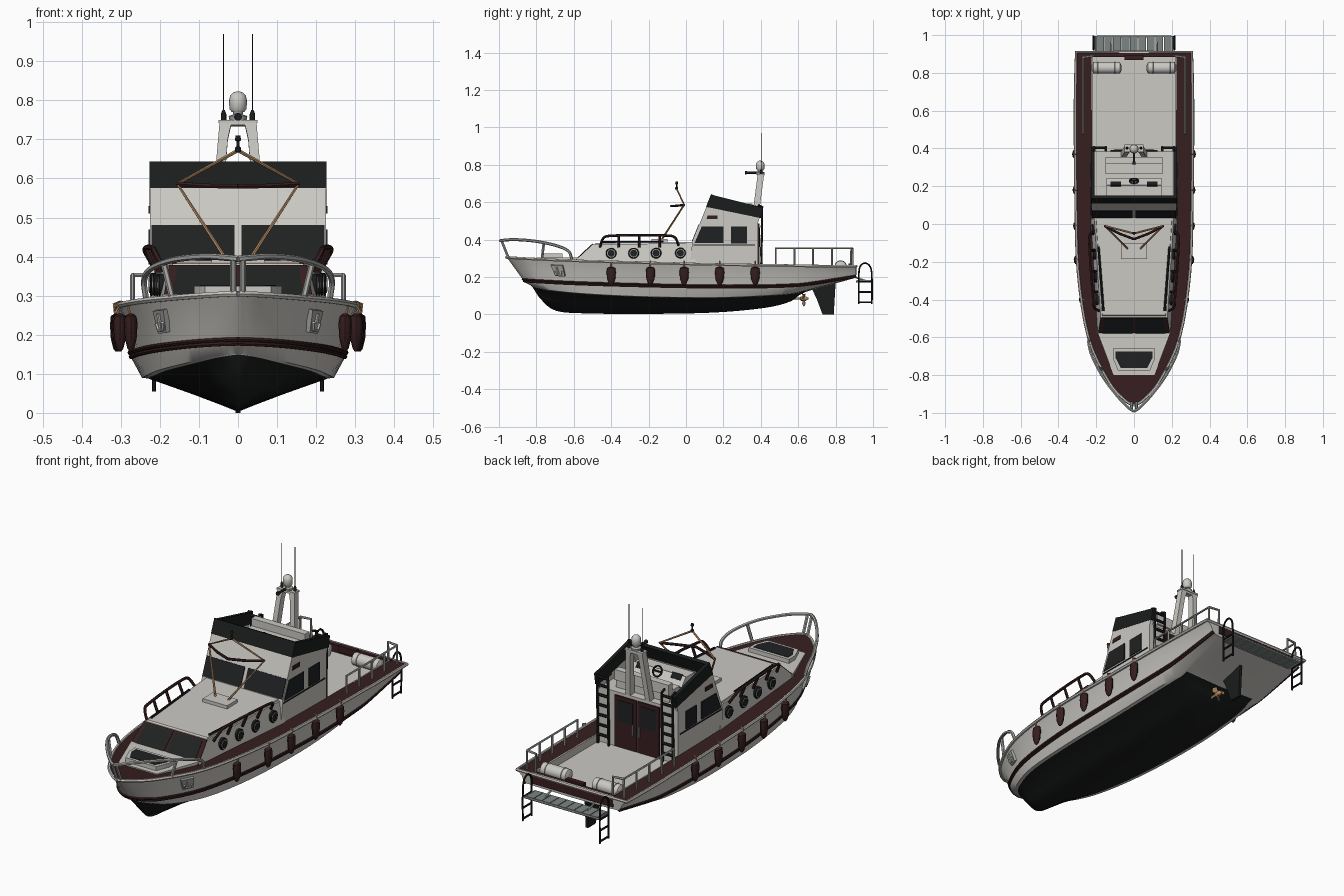
import bpy, bmesh, math
from mathutils import Vector as V

if "Cube" in bpy.data.objects:
    bpy.data.objects.remove(bpy.data.objects["Cube"])

def mat(name, r, g, b):
    m = bpy.data.materials.new(name)
    m.diffuse_color = (r, g, b, 1)
    m.use_nodes = True
    m.node_tree.nodes["Principled BSDF"].inputs["Base Color"].default_value = m.diffuse_color
    return m
IVORY = mat("ivory_paint", .6, .585, .55)
RED = mat("dark_red", .037, .013, .014)
BLACK = mat("black_paint", .0105, .0115, .0115)
GLASS = mat("dark_glass", .014, .0155, .016)
STEEL = mat("steel_grey", .4, .4, .39)
TAN = mat("tan_rope", .48, .27, .13)
SLAT = mat("platform_grey", .2, .235, .22)

def finish(name, bm, m, mir=False):
    bmesh.ops.recalc_face_normals(bm, faces=bm.faces)
    me = bpy.data.meshes.new(name)
    bm.to_mesh(me); bm.free()
    return add(name, me, m, mir)
def add(name, me, m, mir):
    for k in (m if isinstance(m, list) else [m]):
        me.materials.append(k)
    ob = bpy.data.objects.new(name, me)
    bpy.context.collection.objects.link(ob)
    if mir:
        ob.modifiers.new("mirror", 'MIRROR')
    return ob
def panel(name, pts, t, m, mir=False):
    """Flat polygon thickened evenly both ways along its normal."""
    bm = bmesh.new()
    pts = [V(p) for p in pts]
    n = sum((p.cross(q) for p, q in zip(pts, pts[1:] + pts[:1])), V()).normalized() * t / 2
    a, b = [[bm.verts.new(p + n * s) for p in pts] for s in (1, -1)]
    bm.faces.new(a); bm.faces.new(b[::-1])
    for i in range(len(a)):
        j = (i + 1) % len(a)
        bm.faces.new((a[i], b[i], b[j], a[j]))
    return finish(name, bm, m, mir)
def box(name, x0, x1, y0, y1, z0, z1, m, mir=False):
    z = (z0 + z1) / 2
    return panel(name, [(x0, y0, z), (x1, y0, z), (x1, y1, z), (x0, y1, z)], z1 - z0, m, mir)
def tube(name, paths, r, m, mir=False, res=1):
    cu = bpy.data.curves.new(name, 'CURVE')
    cu.dimensions = '3D'; cu.bevel_depth = r; cu.bevel_resolution = res; cu.use_fill_caps = True
    for p in paths:
        s = cu.splines.new('POLY'); s.points.add(len(p) - 1)
        for q, c in zip(s.points, p):
            q.co = (*c, 1)
    tmp = bpy.data.objects.new(name + "_path", cu)
    bpy.context.collection.objects.link(tmp)
    me = bpy.data.meshes.new_from_object(tmp)
    bpy.data.objects.remove(tmp)
    me.materials.clear()
    return add(name, me, m, mir)
def lathe(name, prof, loc, m, mir=False, axis='Z', seg=16, sx=1):
    bm = bmesh.new(); loc = V(loc); rings = []
    q = V((0, 0, 1)).rotation_difference({'X': V((1, 0, 0)), 'Y': V((0, 1, 0)), 'Z': V((0, 0, 1))}[axis])
    for r, z in prof:
        rings.append([bm.verts.new(loc + q @ V((sx * r * math.cos(a), r * math.sin(a), z)))
                      for a in (math.tau * k / seg for k in range(seg))])
    for a, b in zip(rings, rings[1:]):
        for i in range(seg):
            bm.faces.new((a[i], a[(i + 1) % seg], b[(i + 1) % seg], b[i]))
    bm.faces.new(rings[0]); bm.faces.new(rings[-1])
    return finish(name, bm, m, mir)
def catmull(pts, n):
    P = [V(p) for p in pts]; P = [2 * P[0] - P[1]] + P + [2 * P[-1] - P[-2]]
    out = []
    for a, b, c, d in zip(P, P[1:], P[2:], P[3:]):
        for k in range(n):
            t = k / n
            out.append(.5 * (2*b + (c-a)*t + (2*a-5*b+4*c-d)*t*t + (3*b-a-3*c+d)*t**3))
    return out + [P[-2]]
def at(q, u, v):
    a, b, c, d = map(V, q)
    return a.lerp(b, u).lerp(d.lerp(c, u), v)

# hull lines, bow to stern
N = 4
keel = catmull([(0,-.82,.145),(0,-.775,.08),(0,-.69,.018),(0,-.5,.005),(0,-.2,.003),(0,.15,.01),(0,.42,.035),(0,.56,.07),(0,.64,.12),(0,.905,.195)], N)
chine = catmull([(0,-.825,.15),(.05,-.8,.142),(.115,-.72,.126),(.185,-.53,.108),(.22,-.22,.093),(.23,.15,.088),(.225,.42,.098),(.215,.56,.11),(.205,.64,.127),(.22,.905,.197)], N)
stripe = catmull([(0,-.862,.172),(.055,-.842,.17),(.125,-.77,.165),(.205,-.57,.155),(.252,-.24,.145),(.27,.15,.138),(.272,.42,.14),(.27,.56,.145),(.268,.66,.155),(.262,.91,.2)], N)
sheer = catmull([(0,-.96,.308),(.05,-.93,.306),(.135,-.83,.3),(.24,-.6,.29),(.295,-.25,.28),(.307,.15,.27),(.31,.42,.266),(.31,.56,.264),(.31,.66,.262),(.305,.91,.26)], N)
bm = bmesh.new(); rows = []
for i, (k, c, s, t) in enumerate(zip(keel, chine, stripe, sheer)):
    w = min(1, i / 6)
    sec = [k, k.lerp(c, .5), c, c + V((.016 * w, 0, .002)), s, s.lerp(t, .16),
           s.lerp(t, .55) + V((-.006 * w, 0, 0)), t]
    rows.append([bm.verts.new(p) for p in sec])
for i, (a, b) in enumerate(zip(rows, rows[1:])):
    for j in range(7):
        f = bm.faces.new((a[j], b[j], b[j + 1], a[j + 1]))
        f.material_index = 1 if j == 4 else 2 if j < 2 and i < 8 * N else 0
bm.faces.new(rows[-1] + [bm.verts.new((0, .91, .26))])
bmesh.ops.remove_doubles(bm, verts=bm.verts, dist=.0004)
finish("hull", bm, [IVORY, RED, BLACK], True)
tube("rub_rail", [[s.lerp(t, k) for s, t in zip(stripe, sheer)] for k in (.04, .12)], .006, RED, True)

# deck, rim and cockpit
bm = bmesh.new()
for a, b in zip(sheer, sheer[1:]):
    x = 0 if b.y < .16 else .222
    bm.faces.new([bm.verts.new(p) for p in (a, b, V((x, b.y, b.z)), V((x, a.y, a.z)))])
finish("side_deck", bm, RED, True)
tube("sheer_rim", [[p + V((.001, 0, -.003)) for p in sheer] + [V((0, .91, .257))]], .008, IVORY, True)
panel("foredeck", [(-.108, -.8, .293), (.108, -.8, .293), (.195, -.57, .293), (-.195, -.57, .293)], .022, IVORY)
box("cockpit_floor", -.224, .224, .3, .89, .212, .225, IVORY)
box("cockpit_side", .218, .224, .38, .89, .21, .263, IVORY, True)
box("stern_deck", -.23, .23, .885, .912, .21, .262, RED)
box("stern_box", -.05, .05, .868, .892, .24, .272, RED)
lathe("deck_roll", [(.015, .067), (.031, .075), (.031, .215), (.015, .223)], (0, .827, .256), IVORY, True, 'X')
tube("roll_strap", [[(x, .827 + .031*math.cos(a/2), .256 + .031*math.sin(a/2)) for a in range(14)] for x in (.1, .19)], .003, STEEL, True)

# forward cabin
side = [(.195, -.61, .27), (.23, .05, .27), (.21, .05, .388), (.175, -.49, .382)]
bm = bmesh.new()
r = [bm.verts.new(p) for p in side]; l = [bm.verts.new((-p[0], p[1], p[2])) for p in side]
bm.faces.new(r); bm.faces.new(l[::-1])
for i in range(4):
    bm.faces.new((r[i], r[(i + 1) % 4], l[(i + 1) % 4], l[i]))
bmesh.ops.bevel(bm, geom=[e for e in bm.edges if all(v.co.z > .35 for v in e.verts)], offset=.008, segments=2, affect='EDGES')
finish("forward_cabin", bm, IVORY)
front = [(-.195, -.61, .27), (.195, -.61, .27), (.175, -.49, .382), (-.175, -.49, .382)]
rect = lambda q, u0, u1, v0, v1: [at(q, u0, v0), at(q, u1, v0), at(q, u1, v1), at(q, u0, v1)]
panel("cabin_screen_frame", rect(front, .0, 1, .15, .95), .006, RED)
panel("cabin_screen_glass", rect(front, .52, .94, .27, .9), .01, GLASS, True)
for k, y in enumerate((-.4, -.28, -.16, -.03)):
    p = at(side, (y + .55) / .6, .5)
    lathe(f"porthole_rim_{k}", [(.029, -.006), (.029, .007), (.026, .01)], p, BLACK, True, 'X', 20)
    lathe(f"porthole_ring_{k}", [(.022, 0), (.022, .012)], p, STEEL, True, 'X', 20)
    lathe(f"porthole_glass_{k}", [(.0185, 0), (.0185, .014)], p, GLASS, True, 'X', 20)
rail = catmull([(.185, -.46, .36), (.212, -.44, .41), (.217, -.39, .421), (.228, -.25, .424), (.236, -.11, .422), (.236, -.06, .412), (.212, -.04, .37)], 4)
tube("cabin_handrail", [rail] + [[(.195 + .05*(y+.36), y, .36), (.219 + .06*(y+.36), y, .422)] for y in (-.36, -.25, -.14)], .007, RED, True)
tube("roof_track", [[(.162, -.46, .386), (.188, -.12, .389)]], .006, BLACK, True)

# bow hatch, roof hatch
panel("bow_hatch", [(-.085, -.775, .312), (.085, -.775, .312), (.112, -.71, .312), (.112, -.66, .312), (-.112, -.66, .312), (-.112, -.71, .312)], .026, IVORY)
panel("bow_hatch_glass", [(-.07, -.762, .325), (.07, -.762, .325), (.097, -.71, .325), (.097, -.675, .325), (-.097, -.675, .325), (-.097, -.71, .325)], .004, GLASS)
box("roof_hatch", -.068, .068, -.185, -.1, .38, .402, IVORY)

# wheelhouse: solid lower body with open flybridge above
sl = lambda z: .033 + (z - .385) * .4
def profile(name, yz, x, t, m, mir):
    panel(name, [(x, y, z) for y, z in yz], t, m, mir)
profile("wheelhouse", [(.02, .25), (sl(.385), .385), (sl(.5), .5), (.385, .5), (.385, .215)], 0, .45, IVORY, False)
profile("bridge_side", [(sl(.49), .49), (sl(.58), .58), (.397, .525), (.385, .49)], .218, .014, IVORY, True)
profile("bridge_side_band", [(sl(.575), .575), (sl(.64), .64), (.41, .572), (.4, .515)], .218, .017, BLACK, True)
wf = lambda x0, x1, z0, z1, d=0: [(x0, sl(z0) + d, z0), (x1, sl(z0) + d, z0), (x1, sl(z1) + d, z1), (x0, sl(z1) + d, z1)]
panel("bridge_front", wf(-.225, .225, .49, .58, .007), .013, IVORY)
panel("bridge_front_band", wf(-.2265, .2265, .573, .64, .007), .017, BLACK)
panel("windscreen", wf(.009, .222, .39, .48), .007, GLASS, True)
profile("side_window_front", [(.046, .382), (.084, .47), (.2, .47), (.2, .382)], .225, .008, GLASS, True)
profile("side_window_rear", [(.24, .38), (.24, .47), (.326, .47), (.326, .38)], .225, .008, GLASS, True)
profile("side_vent", [(.11, .51), (.115, .53), (.168, .53), (.168, .51)], .225, .008, RED, True)
profile("side_sill", [(.04, .368), (.04, .374), (.37, .374), (.37, .368)], .225, .006, BLACK, True)

# rear doors and ladders
box("rear_door", .003, .125, .383, .392, .228, .485, RED, True)
box("rear_door_window", .022, .105, .39, .395, .36, .465, GLASS, True)
tube("door_handle", [[(.018, .4, .31), (.018, .4, .36)]], .005, STEEL, True)
tube("bridge_ladder", [[(x, .402, .225), (x, .408, .575), (x, .385, .585)] for x in (.15, .21)]
     + [[(.15, .404, z), (.21, .404, z)] for z in (.27, .32, .37, .42, .47, .52, .56)], .007, BLACK, True)

# flybridge fittings
box("console", -.145, .145, .14, .205, .5, .575, IVORY)
panel("console_face", [(-.145, .2, .572), (.145, .2, .572), (.145, .235, .53), (-.145, .235, .53)], .02, IVORY)
panel("console_gauges", [(.07, .203, .58), (.125, .203, .58), (.125, .222, .558), (.07, .222, .558)], .009, BLACK, True)
tube("steering_wheel", [[(.024*math.cos(a*math.pi/8), .228 - .012*math.sin(a*math.pi/8), .575 + .022*math.sin(a*math.pi/8)) for a in range(17)], [(-.024, .228, .575), (.024, .228, .575)], [(0, .2, .56), (0, .228, .575)]], .004, BLACK)
box("bench_seat", -.15, .15, .265, .345, .5, .555, IVORY)
box("bench_back", -.15, .15, .32, .355, .54, .592, IVORY)

# radar mast
half = [(.068, .5), (.047, .745)]
arch = half + [(-.047, .745), (-.068, .5), (-.042, .5), (-.026, .7), (-.018, .735), (.018, .735), (.026, .7), (.042, .5)]
panel("mast_arch", [(x, .368 + (z - .5) * .13, z) for x, z in arch], .034, IVORY)
box("mast_top", -.05, .05, .38, .42, .742, .75, IVORY)
lathe("radar_base", [(.022, .748), (.024, .76), (.012, .764), (.014, .775)], (0, .397, 0), STEEL)
lathe("radar_dome", [(.016, .77), (.022, .778), (.023, .8), (.02, .812), (.012, .82), (.003, .823)], (0, .397, 0), IVORY)
lathe("mast_horn", [(.01, 0), (.006, .02), (.006, .07)], (0, .315, .758), BLACK, axis='Y')
lathe("antenna_base", [(.007, .745), (.007, .765), (.003, .775)], (.037, .402, 0), BLACK, True)
tube("antenna", [[(.037, .402, .77), (.037, .402, .97)]], .0018, BLACK, True)

# roof spar with rope stays
tube("spar", [[(0, -.08, .58), (.08, -.05, .581), (.155, -.01, .586)]], .0065, RED, True)
tube("stays", [[(0, -.05, .672), (.155, -.01, .586), (.035, -.13, .4)]], .005, TAN, True)
lathe("spar_lamp", [(.008, .668), (.008, .678), (.004, .682), (.004, .695), (.008, .698), (.006, .71)], (0, -.05, 0), BLACK)

# bow rail
top = catmull([(.236, -.61, .295), (.24, -.63, .34), (.222, -.7, .37), (.165, -.81, .392), (.085, -.915, .4), (.03, -.972, .397), (0, -.993, .394)], 5)
tube("bow_rail", [top, [(.17, -.77, .3), (.19, -.76, .382)], [(.012, -.95, .305), (.012, -.986, .394)]], .008, STEEL, True)

# stern rails
tube("stern_rail", [[(.27, .48, .262), (.27, .48, .353), (.27, .882, .353), (.27, .882, .258)], [(.27, .882, .353), (.215, .89, .353), (.215, .89, .26)]]
     + [[(.27, y, .262), (.27, y, .353)] for y in (.58, .68, .78)], .006, STEEL, True)

# bow anchors on side plates
P = lambda u, f: stripe[10].lerp(stripe[11], u).lerp(sheer[10].lerp(sheer[11], u), f)
panel("anchor_plate", [P(.1, .35), P(1, .35), P(1.05, .78), P(0, .78)], .016, STEEL, True)
o = V((.009, -.005, -.003))
tube("anchor", [[P(.5, .72) + o, P(.5, .42) + o], [P(.2, .55) + o, P(.3, .42) + o, P(.75, .42) + o, P(.85, .55) + o]], .005, IVORY, True)

# fenders
for k, y in enumerate((-.4, -.19, -.01, .18, .37)):
    x = min(sheer, key=lambda p: abs(p.y - y)).x + .001
    lathe(f"fender_{k}", [(.008, .254), (.022, .248), (.025, .225), (.022, .19), (.013, .165), (.005, .157)], (x, y, 0), RED, True, seg=12, sx=.68)
    tube(f"fender_rope_{k}", [[(x - .008, y, .284), (x + .007, y, .278), (x + .003, y, .25)]], .004, TAN, True)

# swim platform and boarding ladders
for k in range(9):
    box(f"platform_slat_{k}", -.2 + k*.0447, -.2 + k*.0447 + .041, .915, .992, .174, .183, SLAT)
tube("platform_frame", [[(0, .912, .176), (.205, .912, .176), (.205, .993, .176), (0, .993, .176)], [(.12, .9, .2), (.12, .98, .174)]], .005, STEEL, True)
arc = catmull([(.215, .924, .055), (.215, .924, .2), (.215, .93, .255), (.215, .957, .275), (.215, .985, .255), (.215, .994, .2), (.215, .994, .055)], 3)
tube("boarding_ladder", [arc] + [[(.215, .924, z), (.215, .994, z)] for z in (.065, .12, .175)], .005, BLACK, True)

# rudder and propeller
profile("rudder", [(.67, .145), (.7, .08), (.73, 0), (.79, 0), (.8, .17), (.7, .15)], 0, .014, BLACK, False)
lathe("propeller_hub", [(.006, .5), (.006, .61), (.012, .615), (.012, .64), (.004, .655)], (0, 0, .085), TAN, axis='Y')
for k in range(3):
    a = math.tau * k / 3 + .5
    d, n = V((math.cos(a), 0, math.sin(a))), V((-math.sin(a), .6, math.cos(a))) * .014
    c = V((0, .63, .085))
    panel(f"propeller_blade_{k}", [c + d*.008 - n*.4, c + d*.028 - n, c + d*.042, c + d*.028 + n, c + d*.008 + n*.4], .004, TAN)

# smooth shading with sharp edges kept
bpy.ops.object.select_all(action='SELECT')
bpy.context.view_layer.objects.active = bpy.context.selected_objects[0]
bpy.ops.object.shade_smooth_by_angle(angle=math.radians(35))
